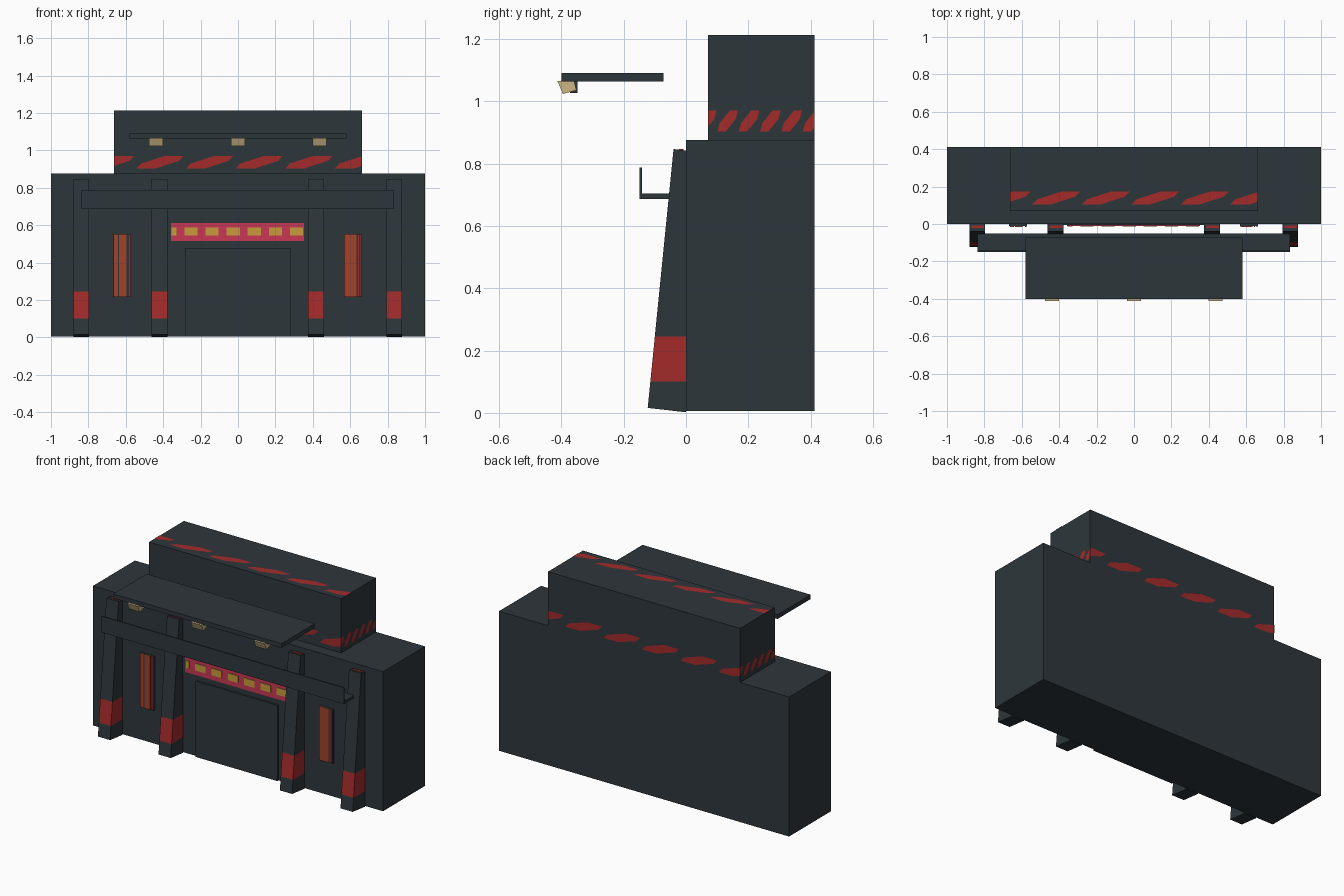
import bpy, bmesh
from mathutils import Matrix, Vector

cube = bpy.data.objects.get("Cube")
if cube:
    bpy.data.objects.remove(cube, do_unlink=True)


def material(name, rgb):
    m = bpy.data.materials.new(name)
    m.use_nodes = True
    m.diffuse_color = (*rgb, 1)
    m.node_tree.nodes["Principled BSDF"].inputs["Base Color"].default_value = (*rgb, 1)
    return m


SLATE = material("dark slate", (0.027, 0.037, 0.044))
RED = material("warning red", (0.37, 0.024, 0.024))
PINK = material("sign pink", (0.58, 0.038, 0.09))
YELLOW = material("sign yellow", (0.58, 0.33, 0.045))
ORANGE = material("rust orange", (0.36, 0.055, 0.022))
TAN = material("lamp tan", (0.6, 0.46, 0.23))


def finish(bm, name, *mats):
    mesh = bpy.data.meshes.new(name)
    bm.to_mesh(mesh)
    bm.free()
    for m in mats:
        mesh.materials.append(m)
    ob = bpy.data.objects.new(name, mesh)
    bpy.context.collection.objects.link(ob)
    return ob


def box(name, xs, ys, zs, mat=SLATE):
    lo, hi = Vector((xs[0], ys[0], zs[0])), Vector((xs[1], ys[1], zs[1]))
    bm = bmesh.new()
    bmesh.ops.create_cube(bm, size=1, matrix=Matrix.Translation((lo + hi) / 2)
                          @ Matrix.Diagonal((*(hi - lo), 1)))
    return finish(bm, name, mat)


def prism(profile, x0, x1):
    """Extrude a (y, z) profile along x."""
    bm = bmesh.new()
    face = bm.faces.new([bm.verts.new((x0, y, z)) for y, z in profile])
    new = bmesh.ops.extrude_face_region(bm, geom=[face])["geom"]
    bmesh.ops.translate(bm, vec=(x1 - x0, 0, 0),
                        verts=[v for v in new if isinstance(v, bmesh.types.BMVert)])
    bmesh.ops.recalc_face_normals(bm, faces=bm.faces)
    return bm


def cut(bm, co, no, **kw):
    bmesh.ops.bisect_plane(bm, geom=bm.verts[:] + bm.edges[:] + bm.faces[:],
                           plane_co=co, plane_no=no, **kw)


def hazard_band(name, origin, u, v, length, height=0.068):
    """Five slanted stripes on the plane spanned by u and v, clipped to the length."""
    u, v = Vector(u), Vector(v)
    n = u.cross(v)
    pitch = length / 5
    bm = bmesh.new()
    for k in range(-1, 5):
        a = (k + 0.45) * pitch
        outline = ((0, 0), (0.38, 0), (0.86, 0.6), (0.96, 1), (0.58, 1), (0.1, 0.4))
        bm.faces.new([bm.verts.new((a + s * pitch, t * height, 0.002)) for s, t in outline])
    cut(bm, (0, 0, 0), (-1, 0, 0), clear_outer=True)
    cut(bm, (length, 0, 0), (1, 0, 0), clear_outer=True)
    m = Matrix((u, v, n)).transposed().to_4x4()
    bm.transform(Matrix.Translation(origin) @ m)
    finish(bm, name, RED)


# Main building and upper storey
box("main_hall", (-1, 1), (0, 0.413), (0.006, 0.876))
X, Y0, Y1, TOP = 0.662, 0.07, 0.413, 1.213
box("upper_storey", (-X, X), (Y0, Y1), (0.87, TOP))

# Hazard stripes round the upper storey and along its roof
BZ = 0.903
hazard_band("stripes_front", (-X, Y0, BZ), (1, 0, 0), (0, 0, 1), 2 * X)
hazard_band("stripes_right_side", (X, Y0, BZ), (0, 1, 0), (0, 0, 1), Y1 - Y0)
hazard_band("stripes_back", (X, Y1, BZ), (-1, 0, 0), (0, 0, 1), 2 * X)
hazard_band("stripes_left_side", (-X, Y1, BZ), (0, -1, 0), (0, 0, 1), Y1 - Y0)
hazard_band("stripes_roof", (-X, 0.105, TOP), (1, 0, 0), (0, 1, 0), 2 * X)

# Tapered buttresses with a red band and a red strip on top
for i, x in enumerate((-0.838, -0.42, 0.417, 0.835)):
    x0, x1 = x - 0.042, x + 0.042
    bm = prism([(-0.123, 0.016), (0, 0.002), (0, 0.842), (-0.04, 0.847)], x0, x1)
    for z in (0.1, 0.245):
        cut(bm, (0, 0, z), (0, 0, 1))
    for f in bm.faces:
        f.material_index = int(0.1 < f.calc_center_median().z < 0.245)
    finish(bm, f"buttress_{i + 1}", SLATE, RED)
    box(f"buttress_cap_{i + 1}", (x0 + 0.012, x1 - 0.005), (-0.022, -0.008), (0.842, 0.847), RED)

# Ledge with an upright fascia
box("ledge_shelf", (-0.838, 0.835), (-0.15, -0.05), (0.687, 0.705))
box("ledge_fascia", (-0.838, 0.835), (-0.15, -0.142), (0.687, 0.788))

# Canopy and its lamps
box("canopy", (-0.58, 0.58), (-0.4, -0.073), (1.064, 1.091))
for i, x in enumerate((-0.438, 0, 0.435)):
    bm = prism([(-0.413, 1.066), (-0.395, 1.024), (-0.352, 1.036), (-0.36, 1.068)],
               x - 0.037, x + 0.037)
    finish(bm, f"lamp_{i + 1}", TAN)
    box(f"lamp_bracket_{i + 1}", (x - 0.03, x + 0.03), (-0.372, -0.349), (1.027, 1.066))

# Door and sign
box("door", (-0.283, 0.28), (-0.012, 0.01), (0.006, 0.478))
box("sign_frame", (-0.378, 0.375), (-0.006, 0.01), (0.5, 0.63))
box("sign_panel", (-0.357, 0.352), (-0.01, 0), (0.515, 0.613), PINK)
for i in range(7):
    x = -0.363 + i * 0.1125
    box(f"sign_tile_{i + 1}", (max(x - 0.035, -0.355), x + 0.035), (-0.014, -0.008),
        (0.545, 0.589), YELLOW)

# Slit windows with orange and red bars
WZ = (0.217, 0.553)
for side, lo, hi, bars in (
        ("right", -0.667, -0.573, ((0.004, 0.025, ORANGE), (0.032, 0.072, ORANGE), (0.084, 0.092, RED))),
        ("left", 0.568, 0.662, ((0.002, 0.066, ORANGE), (0.074, 0.08, RED), (0.087, 0.093, RED)))):
    box(f"{side}_window_frame", (lo, hi), (-0.012, 0.01), WZ)
    for k, (a, b, mat) in enumerate(bars):
        box(f"{side}_window_bar_{k + 1}", (lo + a, lo + b), (-0.016, -0.01), WZ, mat)
